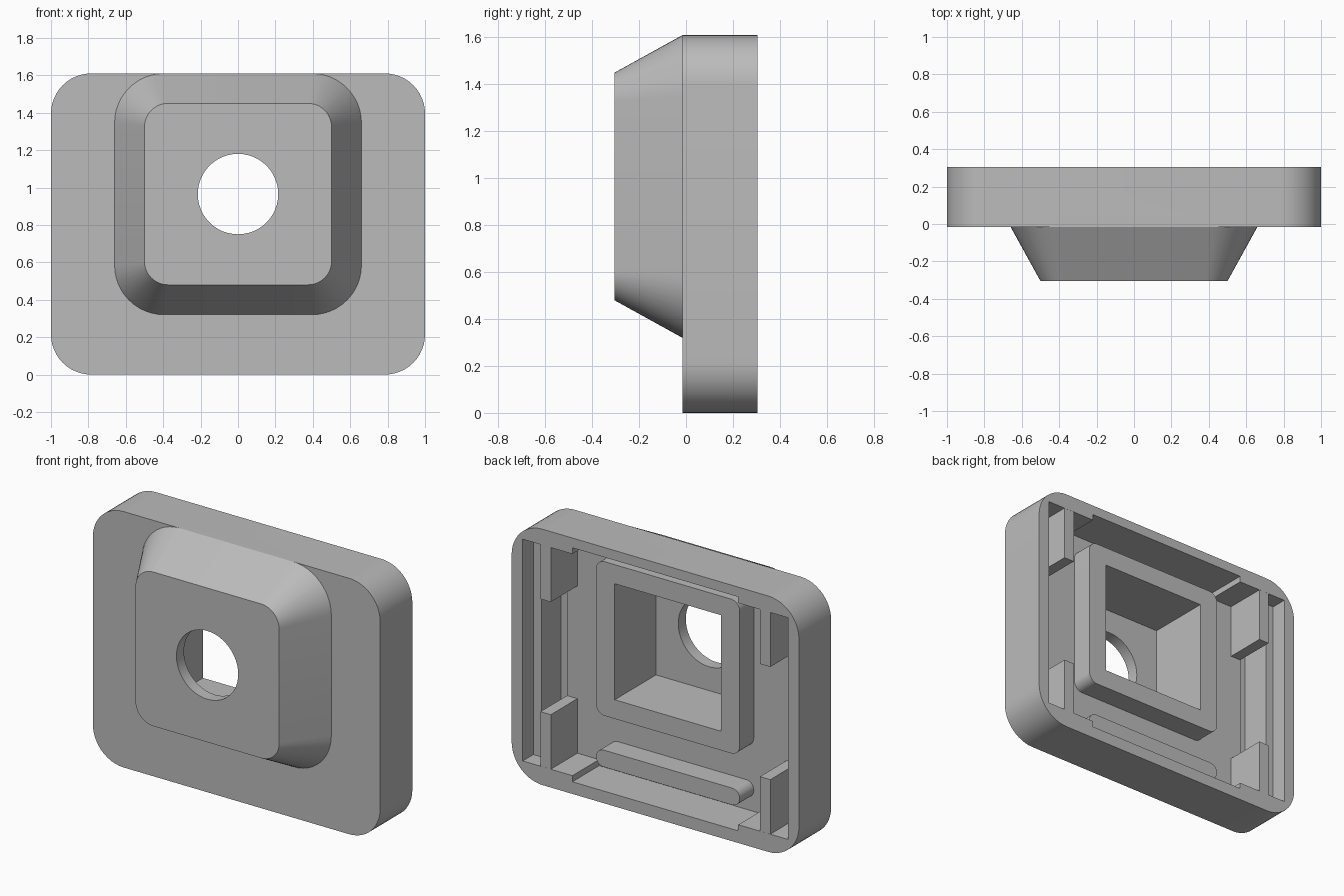
import bpy, bmesh, math

old = bpy.data.objects.get("Cube")
if old:
    bpy.data.objects.remove(old, do_unlink=True)

grey = bpy.data.materials.new("plain grey")
grey.use_nodes = True
COLOUR = (0.5, 0.5, 0.5, 1)
grey.diffuse_color = COLOUR
grey.node_tree.nodes["Principled BSDF"].inputs["Base Color"].default_value = COLOUR

BACK, FACE, FLOOR, NOSE = 0.305, -0.015, 0.04, -0.305
RIB = 0.18            # height of the hub and bar behind the floor
MID, HUB_Z = 0.805, 0.965


def outline(half_w, half_h, cz, radius=0, steps=12):
    """Rectangle in x and z, with rounded corners if a radius is given."""
    if not radius:
        return [(half_w, cz + half_h), (-half_w, cz + half_h),
                (-half_w, cz - half_h), (half_w, cz - half_h)]
    pts = []
    for q, (sx, sz) in enumerate(((1, 1), (-1, 1), (-1, -1), (1, -1))):
        for i in range(steps + 1):
            a = math.radians(90) * (q + i / steps)
            pts.append((sx * (half_w - radius) + radius * math.cos(a),
                        cz + sz * (half_h - radius) + radius * math.sin(a)))
    return pts


def loft(name, rings, x=0):
    """Solid through (y, outline) rings."""
    bm = bmesh.new()
    loops = [[bm.verts.new((px + x, y, pz)) for px, pz in pts] for y, pts in rings]
    n = len(loops[0])
    for a, b in zip(loops, loops[1:]):
        for i in range(n):
            j = (i + 1) % n
            bm.faces.new((a[i], a[j], b[j], b[i]))
    bm.faces.new(loops[0])
    bm.faces.new(loops[-1])
    bmesh.ops.remove_doubles(bm, verts=bm.verts, dist=1e-5)
    bmesh.ops.recalc_face_normals(bm, faces=bm.faces)
    mesh = bpy.data.meshes.new(name)
    bm.to_mesh(mesh)
    bm.free()
    ob = bpy.data.objects.new(name, mesh)
    bpy.context.collection.objects.link(ob)
    mesh.materials.append(grey)
    return ob


def prism(name, pts, y0, y1, x=0):
    return loft(name, [(y0, pts), (y1, pts)], x)


def combine(target, tool, operation):
    """Apply a boolean and remove its helper."""
    mod = target.modifiers.new("shape", 'BOOLEAN')
    mod.operation, mod.object, mod.solver = operation, tool, 'EXACT'
    bpy.context.view_layer.objects.active = target
    bpy.ops.object.modifier_apply(modifier=mod.name)
    bpy.data.objects.remove(tool, do_unlink=True)


def smooth(ob):
    bpy.ops.object.select_all(action='DESELECT')
    ob.select_set(True)
    bpy.context.view_layer.objects.active = ob
    bpy.ops.object.shade_smooth_by_angle(angle=math.radians(25))


# Rounded plate with a tapered boss on the front
shell = prism("shell", outline(1, MID, MID, 0.215), FACE, BACK)
base = outline(0.66, 0.645, HUB_Z, 0.265)
boss = loft("boss", [(NOSE, outline(0.5, 0.485, HUB_Z, 0.125)),
                     (FACE, base), (FLOOR - 0.02, base)])
combine(shell, boss, 'UNION')

# Hollow back: main cavity, side ledges, thinned top and bottom walls
CAV_Z, CAV_H = 0.8125, 0.6975
combine(shell, prism("cavity", outline(0.867, CAV_H, CAV_Z), FLOOR, 0.5), 'DIFFERENCE')
combine(shell, prism("ledge", outline(0.923, CAV_H, CAV_Z), 0.2, 0.5), 'DIFFERENCE')
combine(shell, prism("relief", outline(0.577, 0.736, CAV_Z), FLOOR, 0.5), 'DIFFERENCE')

# Shallow side grooves in the floor
for side in (-1, 1):
    groove = prism("groove", outline(0.0325, CAV_H, CAV_Z), 0.005, 0.1, side * 0.8345)
    combine(shell, groove, 'DIFFERENCE')

# Square well and round hole through the boss
well = outline(0.37, 0.365, HUB_Z)
combine(shell, prism("well", well, -0.23, 0.5), 'DIFFERENCE')
combine(shell, prism("hole", outline(0.215, 0.215, HUB_Z, 0.2149), -0.5, 0), 'DIFFERENCE')
smooth(shell)

# Raised frame around the well
hub = prism("hub_frame", outline(0.5, 0.485, HUB_Z, 0.06), FLOOR - 0.01, RIB)
combine(hub, prism("hub_well", well, -0.23, 0.5), 'DIFFERENCE')
smooth(hub)

# Round-ended bar under the frame
smooth(prism("lower_bar", outline(0.5, 0.053, 0.21, 0.0529), FLOOR - 0.01, RIB))

# Four posts joined to the top and bottom walls
for side, side_name in ((1, "left"), (-1, "right")):
    for cz, level in ((0.28, "lower"), (1.345, "upper")):
        prism(f"{level}_{side_name}_post", outline(0.036, 0.178, cz),
              FLOOR - 0.01, BACK - 0.0005, side * 0.764)
